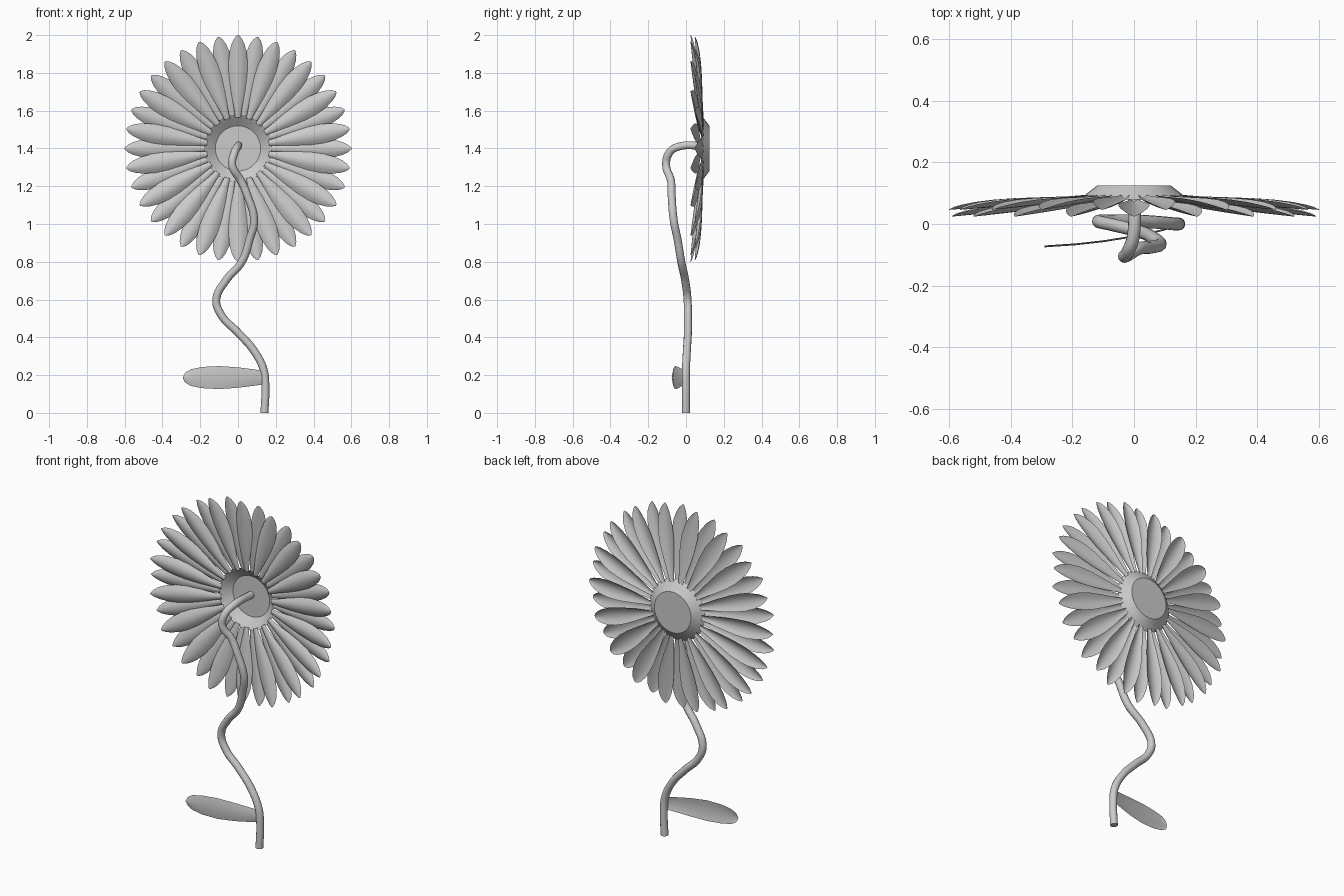
import bpy, bmesh, math
from mathutils import Matrix, Vector

if "Cube" in bpy.data.objects:
    bpy.data.objects.remove(bpy.data.objects["Cube"])

grey = bpy.data.materials.new("soft_grey")
grey.use_nodes = True
grey.diffuse_color = (0.6, 0.6, 0.6, 1)
grey.node_tree.nodes["Principled BSDF"].inputs["Base Color"].default_value = (0.6, 0.6, 0.6, 1)

CENTRE = Vector((0, 0, 1.4))


def finish(name, bm, smooth=40):
    mesh = bpy.data.meshes.new(name)
    bm.to_mesh(mesh)
    bm.free()
    mesh.materials.append(grey)
    obj = bpy.data.objects.new(name, mesh)
    bpy.context.collection.objects.link(obj)
    bpy.ops.object.select_all(action="DESELECT")
    obj.select_set(True)
    bpy.context.view_layer.objects.active = obj
    bpy.ops.object.shade_smooth_by_angle(angle=math.radians(smooth))
    return obj


def add_strip(bm, stations, point, across=6):
    """Sheet through rows of points; point(station, s) with s from -1 to 1."""
    rows = [[bm.verts.new(point(st, 2 * j / across - 1)) for j in range(across + 1)]
            for st in stations]
    for a, b in zip(rows, rows[1:]):
        for j in range(across):
            bm.faces.new((a[j], a[j + 1], b[j + 1], b[j]))


# Petals: (fraction of length, half width), cupped towards the back
PETAL = [(0, .014), (.12, .022), (.3, .036), (.5, .048), (.66, .051),
         (.8, .045), (.9, .033), (.96, .020), (1, .004)]


def petal_layer(name, offset, y_base, y_tip):
    bm = bmesh.new()
    for i in range(18):
        turn = Matrix.Rotation(math.radians(offset + 20 * i), 3, "Y")

        def point(st, s):
            t, w = st
            y = y_base + (y_tip - y_base) * t ** 0.8 + 0.42 * w * s * s
            return turn @ Vector((w * s, y, 0.165 + 0.435 * t)) + CENTRE

        add_strip(bm, PETAL, point)
    return finish(name, bm)


petal_layer("front_petals", 0, 0.075, 0.024)
petal_layer("back_petals", 10, 0.088, 0.046)

# Flower centre: shallow dish, open to the front
bm = bmesh.new()
bmesh.ops.create_cone(bm, cap_ends=True, segments=32, radius1=0.178, radius2=0.12, depth=0.045)
bmesh.ops.delete(bm, geom=[f for f in bm.faces if f.normal.z < -0.9], context="FACES_ONLY")
bmesh.ops.transform(bm, verts=bm.verts, matrix=Matrix.Translation(CENTRE + Vector((0, 0.102, 0)))
                    @ Matrix.Rotation(-math.pi / 2, 4, "X"))
finish("flower_centre", bm, 20)

# Stem: winding tube that hooks into the dish
PATH = [(.14, 0, 0), (.145, 0, .14), (.135, 0, .23), (.08, .005, .335), (0, .01, .425),
        (-.09, .01, .52), (-.115, .008, .6), (-.065, -.004, .7), (.02, -.025, .8),
        (.062, -.045, .92), (.085, -.065, 1.02), (.05, -.076, 1.15), (.015, -.08, 1.23),
        (-.03, -.105, 1.31), (-.02, -.09, 1.375), (-.003, -.045, 1.408), (0, .122, 1.41)]
curve = bpy.data.curves.new("stem", "CURVE")
curve.dimensions = "3D"
curve.bevel_depth = 0.021
curve.bevel_resolution = 4
curve.resolution_u = 8
curve.use_fill_caps = True
curve.materials.append(grey)
spline = curve.splines.new("BEZIER")
spline.bezier_points.add(len(PATH) - 1)
for bp, co in zip(spline.bezier_points, PATH):
    bp.co = co
    bp.handle_left_type = bp.handle_right_type = "AUTO"
bpy.context.collection.objects.link(bpy.data.objects.new("stem", curve))

# Leaf: (x, y, half height), a thin bent blade beside the stem
LEAF = [(.135, -.005, .036), (.08, -.02, .044), (0, -.037, .054), (-.1, -.053, .061),
        (-.19, -.063, .056), (-.25, -.067, .044), (-.28, -.069, .026), (-.29, -.07, .006)]
bm = bmesh.new()
add_strip(bm, LEAF, lambda st, s: Vector((st[0], st[1] - 0.006 * (1 - s * s), 0.187 + st[2] * s)))
finish("leaf", bm)
